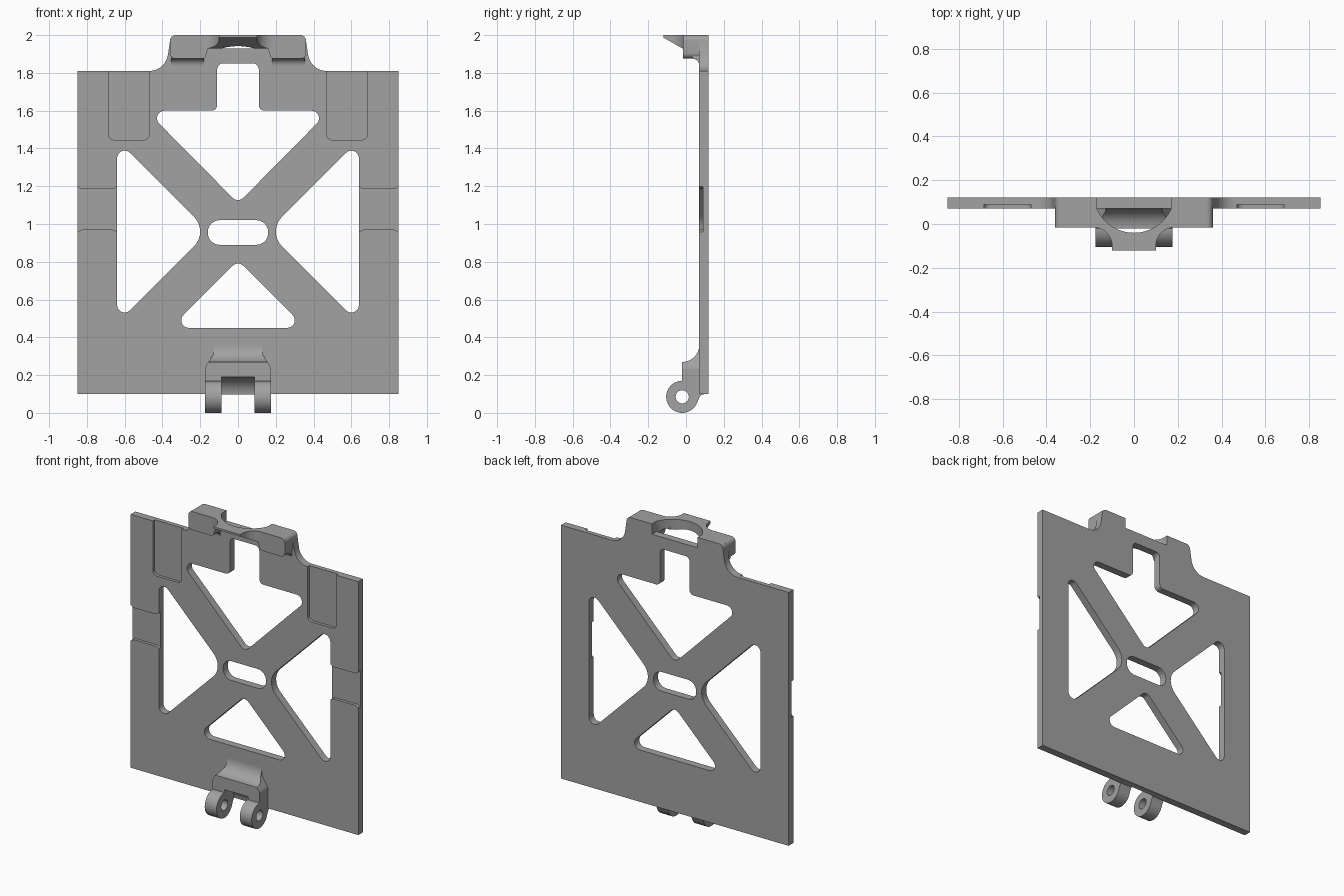
import bpy, bmesh, math
from mathutils import Vector

if "Cube" in bpy.data.objects:
    bpy.data.objects.remove(bpy.data.objects["Cube"], do_unlink=True)

grey = bpy.data.materials.new("plain grey")
grey.use_nodes = True
colour = (0.36, 0.36, 0.36, 1)
grey.diffuse_color = colour
grey.node_tree.nodes["Principled BSDF"].inputs["Base Color"].default_value = colour


def arc(cx, cy, r, start, end, n=12):
    """Points on an arc, angles in degrees."""
    angles = [math.radians(start + (end - start) * i / n) for i in range(n + 1)]
    return [(cx + r * math.cos(a), cy + r * math.sin(a)) for a in angles]


def rounded(corners, n=8):
    """Polygon from (a, b, radius) corners."""
    pts = []
    for i, (a, b, r) in enumerate(corners):
        p = Vector((a, b))
        if r == 0:
            pts.append((a, b))
            continue
        u = (Vector(corners[i - 1][:2]) - p).normalized()
        v = (Vector(corners[(i + 1) % len(corners)][:2]) - p).normalized()
        half = math.acos(u.dot(v)) / 2
        c = p + (u + v).normalized() * r / math.sin(half)
        s, e = p + u * r / math.tan(half) - c, p + v * r / math.tan(half) - c
        a0 = math.atan2(s.y, s.x)
        turn = (math.atan2(e.y, e.x) - a0 + math.pi) % math.tau - math.pi
        pts += arc(c.x, c.y, r, math.degrees(a0), math.degrees(a0 + turn), n)
    return pts


def mirrored(half):
    """Close a right-hand half outline across the centre."""
    return half + [(-p[0],) + tuple(p[1:]) for p in reversed(half)]


def prism(name, pts, axis, lo, hi):
    """Extrude a flat outline along an axis."""
    place = {"X": lambda a, b, w: (w, a, b),
             "Y": lambda a, b, w: (a, w, b),
             "Z": lambda a, b, w: (a, b, w)}[axis]
    bm = bmesh.new()
    face = bm.faces.new([bm.verts.new(place(a, b, lo)) for a, b in pts])
    new = bmesh.ops.extrude_face_region(bm, geom=[face])["geom"]
    shift = Vector(place(0, 0, hi - lo))
    bmesh.ops.translate(bm, vec=shift, verts=[g for g in new if isinstance(g, bmesh.types.BMVert)])
    bmesh.ops.recalc_face_normals(bm, faces=bm.faces)
    mesh = bpy.data.meshes.new(name)
    bm.to_mesh(mesh)
    bm.free()
    mesh.materials.append(grey)
    obj = bpy.data.objects.new(name, mesh)
    bpy.context.collection.objects.link(obj)
    return obj


def boolean(obj, tool, operation="DIFFERENCE", keep=False):
    mod = obj.modifiers.new("shape", "BOOLEAN")
    mod.operation, mod.solver, mod.object = operation, "EXACT", tool
    bpy.context.view_layer.objects.active = obj
    bpy.ops.object.modifier_apply(modifier=mod.name)
    if not keep:
        bpy.data.objects.remove(tool, do_unlink=True)


FRONT, BACK, FLOOR = 0.07, 0.12, 0.09

# Plate with raised tab and notch in its top edge
outline = [(0.85, 0.1), (0.85, 1.81), (0.47, 1.81)]
outline += arc(0.47, 1.91, 0.1, 270, 190)
outline += arc(0.33, 1.97, 0.03, 0, 90, 6) + [(0.17, 2.0), (0.17, 1.93)]
plate = prism("plate", mirrored(outline), "Y", FRONT, BACK)

# Openings through the plate
arrow = mirrored([(0, 1.11, 0.04), (0.485, 1.6, 0.04), (0.11, 1.6, 0.03), (0.11, 1.85, 0.03)][1:])
arrow.append((0, 1.11, 0.04))
openings = [arrow,
            [(0, 0.807, 0.04), (0.357, 0.45, 0.04), (-0.357, 0.45, 0.04)],
            mirrored([(0.16, 0.89, 0.062), (0.16, 1.02, 0.062)])]
for s in (1, -1):
    openings.append([(s * 0.64, 1.445, 0.04), (s * 0.155, 0.96, 0.11), (s * 0.64, 0.475, 0.04)])
for shape in openings:
    boolean(plate, prism("opening", rounded(shape), "Y", 0, 0.2))

# Shallow recesses in the front: top pockets and side channels
for s in (1, -1):
    pocket = [(s * 0.47, 1.9, 0), (s * 0.47, 1.445, 0.03), (s * 0.685, 1.445, 0.03), (s * 0.685, 1.9, 0)]
    channel = [(s * 0.6, 0.93, 0), (s * 0.66, 0.97, 0.03), (s * 0.83, 0.97, 0.03), (s * 0.88, 0.94, 0),
               (s * 0.88, 1.22, 0), (s * 0.83, 1.185, 0.03), (s * 0.66, 1.185, 0.03), (s * 0.6, 1.23, 0)]
    for shape in (pocket, channel):
        boolean(plate, prism("recess", rounded(shape), "Y", 0, FLOOR))

# Latch block: arched bar on the tab
bar = [(0.1, 1.94, 0.02), (0.155, 1.94, 0.025), (0.175, 1.875, 0.025),
       (0.36, 1.875, 0.03), (0.36, 2.0, 0.03)]
block = prism("latch_block", rounded(mirrored(bar)), "Y", -0.015, 0.08)

# Lip: wedge trimmed by its curved plan
lip = prism("latch_lip", [(-0.12, 2.0), (-0.12, 1.987), (-0.02, 1.93), (0, 1.93), (0, 2.0)], "X", -0.2, 0.2)
plan = [(0.185, 0.05)] + arc(0.185, -0.1, 0.085, 90, 180) + [(0.1, -0.2)]
boolean(lip, prism("plan", mirrored(plan), "Z", 1.8, 2.1), "INTERSECT")

# Round finger cut through block and lip
finger = prism("finger_cut", arc(0, 0.146, 0.186, 190, 350, 32), "Z", 1.8, 2.1)
boolean(block, finger, keep=True)
boolean(lip, finger)

# Fillets under the block
fillets = []
under = [(0.09, 1.89), (0.035, 1.89)] + arc(0.035, 1.84, 0.035, 90, 0, 8) + [(0.09, 1.84)]
for side, s in (("left", 1), ("right", -1)):
    lo, hi = sorted((s * 0.18, s * 0.355))
    fillets.append(prism(side + "_block_fillet", under, "X", lo, hi))

# Hinge: filleted root, eye and fork
eye = (-0.02, 0.085)
profile = arc(-0.02, 0.36, 0.09, 0, -90) + arc(*eye, 0.085, 90, 340, 36)
profile += [(0.07, 0.08), (0.08, 0.095), (0.1, 0.1), (0.1, 0.36)]
hinge = prism("hinge_fork", profile, "X", -0.175, 0.175)
trim = mirrored([(0.175, -0.1, 0), (0.175, 0.24, 0.04), (0.13, 0.31, 0.04), (0.125, 0.4, 0)])
boolean(hinge, prism("trim", rounded(trim), "Y", -0.3, 0.3), "INTERSECT")
gap = prism("fork_gap", arc(*eye, 0.105, 0, 354, 59), "X", -0.087, 0.087)
boolean(hinge, gap, keep=True)
boolean(plate, gap)
boolean(hinge, prism("pin_hole", arc(*eye, 0.035, 0, 345, 23), "X", -0.3, 0.3))

# Smooth rounded faces, keep edges crisp
bpy.ops.object.select_all(action="DESELECT")
for obj in [plate, block, lip, hinge] + fillets:
    obj.select_set(True)
bpy.context.view_layer.objects.active = plate
bpy.ops.object.shade_smooth_by_angle(angle=math.radians(30))
